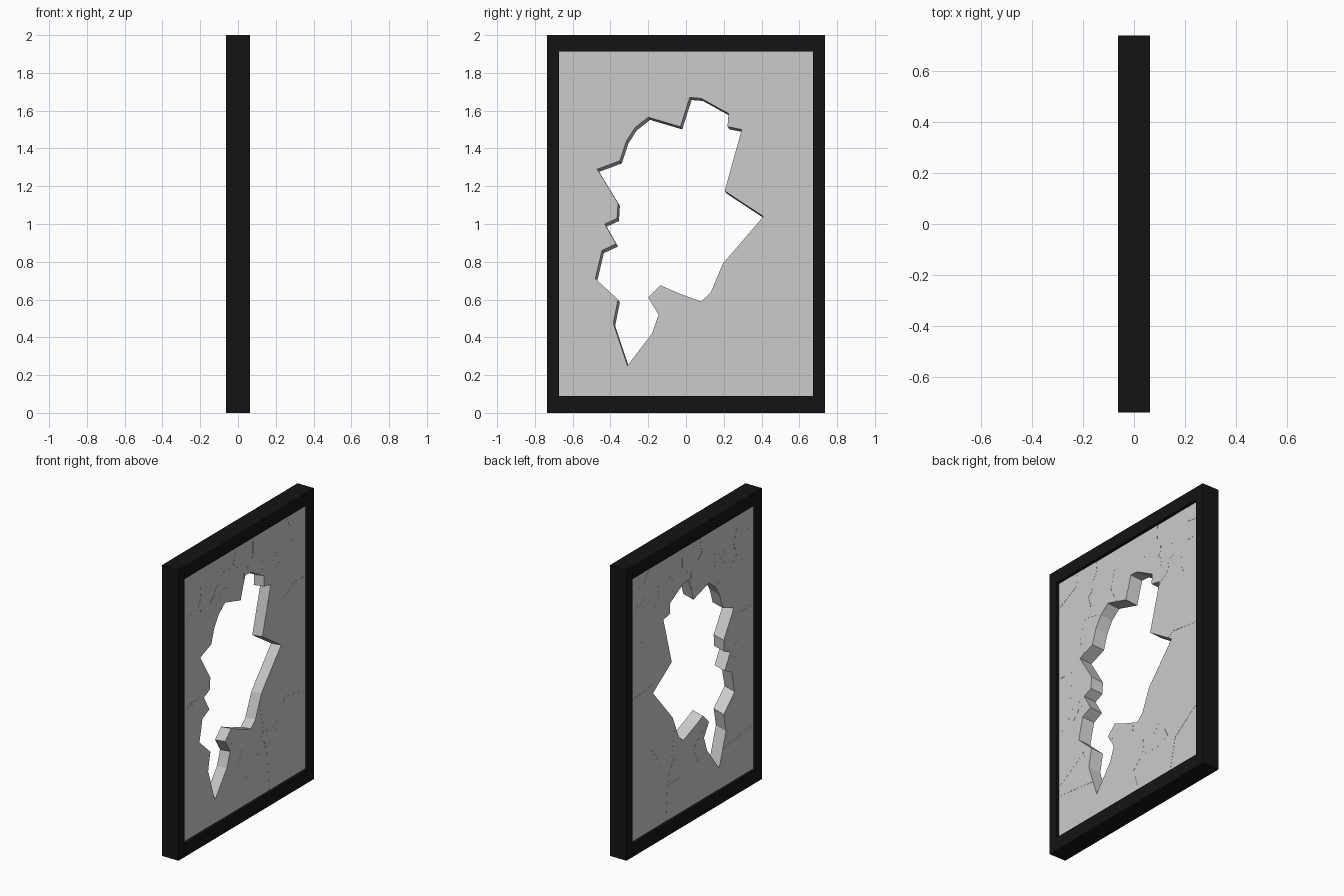
import bpy, bmesh, random
from math import sin, cos, tau

if "Cube" in bpy.data.objects:
    bpy.data.objects.remove(bpy.data.objects["Cube"])

random.seed(7)
FRAME_X, GLASS_X = 0.063, 0.042


def make_object(name, bm, material=None):
    bmesh.ops.recalc_face_normals(bm, faces=bm.faces[:])
    mesh = bpy.data.meshes.new(name)
    bm.to_mesh(mesh)
    bm.free()
    if material:
        mesh.materials.append(material)
    ob = bpy.data.objects.new(name, mesh)
    bpy.context.collection.objects.link(ob)
    return ob


def prism(name, outline, x0, x1, shear=(0, 0)):
    """Extrude a (y, z) outline along x; the back end may be slid sideways."""
    bm = bmesh.new()
    front = [bm.verts.new((x1, y, z)) for y, z in outline]
    back = [bm.verts.new((x0, y + shear[0], z + shear[1])) for y, z in outline]
    bm.faces.new(front)
    bm.faces.new(back[::-1])
    for i in range(len(outline)):
        j = (i + 1) % len(outline)
        bm.faces.new((front[i], back[i], back[j], front[j]))
    return make_object(name, bm)


# Black rectangular frame
black = bpy.data.materials.new("frame_black")
black.diffuse_color = (0.007, 0.007, 0.007, 1)
black.use_nodes = True
black.node_tree.nodes["Principled BSDF"].inputs["Base Color"].default_value = black.diffuse_color
bm = bmesh.new()
loops = []
for x in (-FRAME_X, FRAME_X):
    for hy, z0, z1 in ((0.737, 0, 2), (0.673, 0.09, 1.912)):
        loops.append([bm.verts.new((x, y, z)) for y, z in
                      ((-hy, z0), (hy, z0), (hy, z1), (-hy, z1))])
for a, b in ((0, 1), (2, 3), (0, 2), (1, 3)):
    for i in range(4):
        j = (i + 1) % 4
        bm.faces.new((loops[a][i], loops[a][j], loops[b][j], loops[b][i]))
make_object("frame", bm, black)

# Jagged hole, as a slightly slanted cutter
hole = [(.02, 1.67), (.08, 1.665), (.225, 1.585), (.22, 1.515), (.295, 1.50),
        (.205, 1.175), (.41, 1.04), (.195, .79), (.13, .635), (.08, .59),
        (-.03, .63), (-.135, .675), (-.20, .61), (-.145, .52), (-.18, .42),
        (-.31, .25), (-.385, .475), (-.36, .60), (-.48, .71), (-.445, .86),
        (-.37, .895), (-.43, 1.0), (-.365, 1.03), (-.36, 1.11), (-.47, 1.29),
        (-.35, 1.335), (-.315, 1.44), (-.27, 1.51), (-.20, 1.565), (-.03, 1.515)]
over = 0.02
slide = 1 + over / GLASS_X
dy, dz = 0.005, -0.007
cutter = prism("hole_cutter",
               [(y - (slide - 1) * dy, z - (slide - 1) * dz) for y, z in hole],
               -GLASS_X - over, GLASS_X + over, (2 * slide * dy, 2 * slide * dz))
cutter.hide_render = True
cutter.hide_viewport = True
cutter.display_type = 'WIRE'


def in_hole(p):
    inside = False
    for (y0, z0), (y1, z1) in zip(hole, hole[1:] + hole[:1]):
        if (z0 > p[1]) != (z1 > p[1]) and p[0] < y0 + (p[1] - z0) * (y1 - y0) / (z1 - z0):
            inside = not inside
    return inside


# Shard centres: rings around each impact, plus a few sparse large shards
seeds = [(.5, .9), (.55, 1.25), (.3, 1.25), (.55, .25), (-.1, .2), (-.5, .2),
         (.0, 1.8), (-.6, 1.85), (.6, 1.85), (-.6, 1.4), (-.62, 1.05)]
for cy, cz, rings in ((-.31, 1.66, ((.04, 5), (.1, 7), (.22, 7))),
                      (.36, 1.68, ((.04, 5), (.1, 7), (.22, 7))),
                      (.24, .42, ((.06, 5), (.15, 6))),
                      (-.14, .58, ((.05, 4),)),
                      (-.46, .93, ((.07, 6), (.15, 6))),
                      (-.44, .60, ((.07, 5),))):
    for r, n in rings:
        turn = random.random() * tau
        for k in range(n):
            a = turn + tau * (k + random.uniform(-.25, .25)) / n
            rr = r * random.uniform(.8, 1.2)
            p = (cy + rr * cos(a), cz + rr * sin(a))
            if abs(p[0]) < .66 and .1 < p[1] < 1.9:
                seeds.append(p)
seeds = [s for s in seeds if not in_hole(s)]


def clip(poly, a, b):
    """Keep the part of a convex outline that is nearer to a than to b."""
    ny, nz = b[0] - a[0], b[1] - a[1]
    d = lambda p: (p[0] - (a[0] + b[0]) / 2) * ny + (p[1] - (a[1] + b[1]) / 2) * nz
    out = []
    for p, q in zip(poly, poly[1:] + poly[:1]):
        dp, dq = d(p), d(q)
        if dp <= 0:
            out.append(p)
        if dp * dq < 0:
            t = dp / (dp - dq)
            out.append((p[0] + t * (q[0] - p[0]), p[1] + t * (q[1] - p[1])))
    return out


# Cracked glass: one cell per shard, with the hole cut out
for i, s in enumerate(seeds):
    cell = [(-.69, .075), (.69, .075), (.69, 1.93), (-.69, 1.93)]
    for other in seeds:
        if other != s:
            cell = clip(cell, s, other)
    step = random.uniform(-.0008, .0008)
    shard = prism(f"glass_shard_{i + 1:02d}", cell, -GLASS_X + step, GLASS_X + step)
    cut = shard.modifiers.new("hole", 'BOOLEAN')
    cut.operation = 'DIFFERENCE'
    cut.solver = 'EXACT'
    cut.object = cutter
